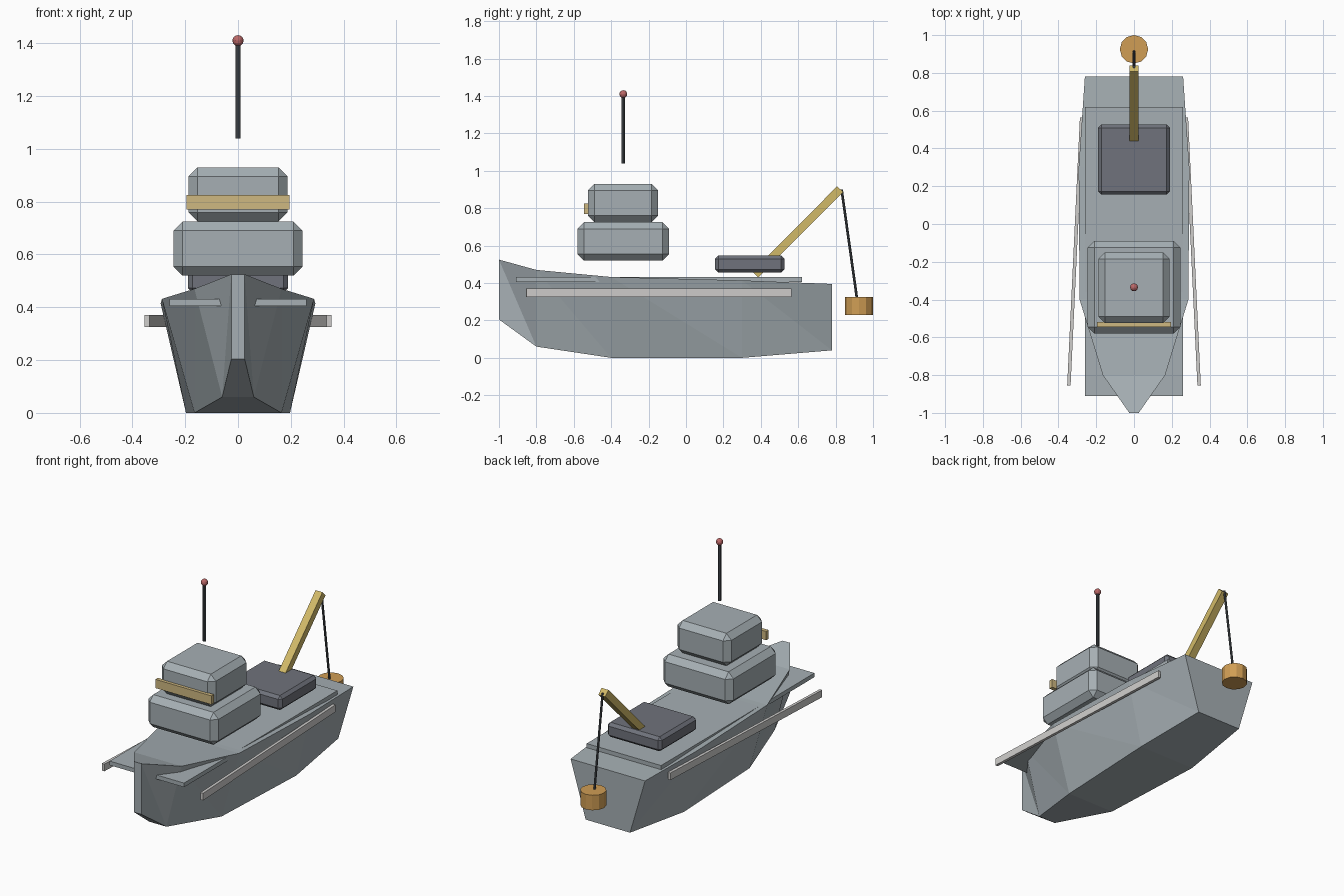
import bpy, bmesh
from mathutils import Vector, Matrix

cube = bpy.data.objects.get("Cube")
if cube:
    bpy.data.objects.remove(cube, do_unlink=True)


def material(name, r, g, b):
    m = bpy.data.materials.new(name)
    m.use_nodes = True
    m.diffuse_color = (r, g, b, 1)
    m.node_tree.nodes["Principled BSDF"].inputs["Base Color"].default_value = (r, g, b, 1)
    return m


GREY = material("hull grey", 0.38, 0.43, 0.455)
SLATE = material("slate", 0.16, 0.17, 0.2)
PALE = material("pale rail", 0.62, 0.61, 0.6)
YELLOW = material("crane yellow", 0.64, 0.49, 0.14)
AMBER = material("window amber", 0.62, 0.48, 0.22)
ORANGE = material("float orange", 0.63, 0.34, 0.09)
DARK = material("dark steel", 0.07, 0.08, 0.09)
RED = material("beacon red", 0.5, 0.14, 0.14)


def finish(name, bm, mat):
    bmesh.ops.recalc_face_normals(bm, faces=bm.faces)
    mesh = bpy.data.meshes.new(name)
    bm.to_mesh(mesh)
    bm.free()
    mesh.materials.append(mat)
    ob = bpy.data.objects.new(name, mesh)
    bpy.context.scene.collection.objects.link(ob)
    return ob


def box(name, lo, hi, mat, bevel=0):
    """Box between two corners, with optional chamfered edges."""
    lo, hi = Vector(lo), Vector(hi)
    bm = bmesh.new()
    bmesh.ops.create_cube(bm, size=1)
    bmesh.ops.transform(bm, verts=bm.verts, matrix=Matrix.Diagonal((hi - lo).to_4d()))
    ob = finish(name, bm, mat)
    ob.location = (lo + hi) / 2
    if bevel:
        mod = ob.modifiers.new("chamfer", "BEVEL")
        mod.width, mod.segments, mod.limit_method = bevel, 1, "NONE"
    return ob


def rod(name, a, b, radius, mat, sides):
    """Straight cylinder from a to b."""
    a, b = Vector(a), Vector(b)
    bm = bmesh.new()
    bmesh.ops.create_cone(bm, cap_ends=True, segments=sides, radius1=radius,
                          radius2=radius, depth=(b - a).length)
    ob = finish(name, bm, mat)
    ob.location = (a + b) / 2
    ob.rotation_euler = (b - a).to_track_quat("Z", "Y").to_euler()
    return ob


# Hull: stations of y, deck half width, deck z, keel half width, keel z
stations = [
    (-1.0, 0.025, 0.525, 0.025, 0.205),
    (-0.8, 0.165, 0.47, 0.06, 0.06),
    (-0.4, 0.288, 0.432, 0.165, 0),
    (0.3, 0.293, 0.414, 0.197, 0),
    (0.78, 0.26, 0.395, 0.155, 0.04),
]
bm = bmesh.new()
rings = [[bm.verts.new(p) for p in ((-t, y, tz), (t, y, tz), (k, y, kz), (-k, y, kz))]
         for y, t, tz, k, kz in stations]
for a, b in zip(rings, rings[1:]):
    bm.faces.new((a[0], a[1], b[1], b[0]))
    bm.faces.new((a[3], a[2], b[2], b[3]))
    # twisted side panels split from forward deck to aft keel
    for top, low in ((0, 3), (1, 2)):
        bm.faces.new((a[top], b[top], b[low]))
        bm.faces.new((a[top], b[low], a[low]))
bm.faces.new(rings[0])
bm.faces.new(rings[-1])
finish("hull", bm, GREY)

# Deck and superstructure
box("deck_plate", (-0.26, -0.91, 0.405), (0.26, 0.62, 0.431), GREY)
box("lower_cabin", (-0.245, -0.58, 0.52), (0.245, -0.09, 0.725), GREY, 0.035)
box("bridge", (-0.188, -0.525, 0.725), (0.188, -0.15, 0.93), GREY, 0.035)
box("bridge_window", (-0.196, -0.545, 0.77), (0.196, -0.52, 0.825), AMBER)

# Splayed side rails
for side, label in ((1, "left"), (-1, "right")):
    rail = box(label + "_side_rail", (-0.009, -0.71, 0.325), (0.009, 0.71, 0.37), PALE)
    rail.location.x = side * 0.311
    rail.location.y = -0.145
    rail.rotation_euler.z = side * 0.0475

# Mast and beacon
rod("mast", (0, -0.335, 1.04), (0, -0.335, 1.41), 0.01, DARK, 8)
bm = bmesh.new()
bmesh.ops.create_uvsphere(bm, u_segments=12, v_segments=8, radius=0.021)
beacon = finish("beacon", bm, RED)
beacon.location = (0, -0.335, 1.41)

# Crane
box("crane_base", (-0.19, 0.155, 0.455), (0.19, 0.527, 0.547), SLATE, 0.018)
foot, tip = Vector((0, 0.37, 0.445)), Vector((0, 0.824, 0.902))
half = (tip - foot).length / 2
boom = box("crane_boom", (-0.024, -0.022, -half), (0.024, 0.022, half), YELLOW)
boom.location = (foot + tip) / 2
boom.rotation_euler = (tip - foot).to_track_quat("Z", "Y").to_euler()
rod("crane_cable", (0, 0.832, 0.9), (0, 0.915, 0.31), 0.007, DARK, 8)
rod("hanging_float", (0, 0.925, 0.23), (0, 0.925, 0.325), 0.075, ORANGE, 12)
